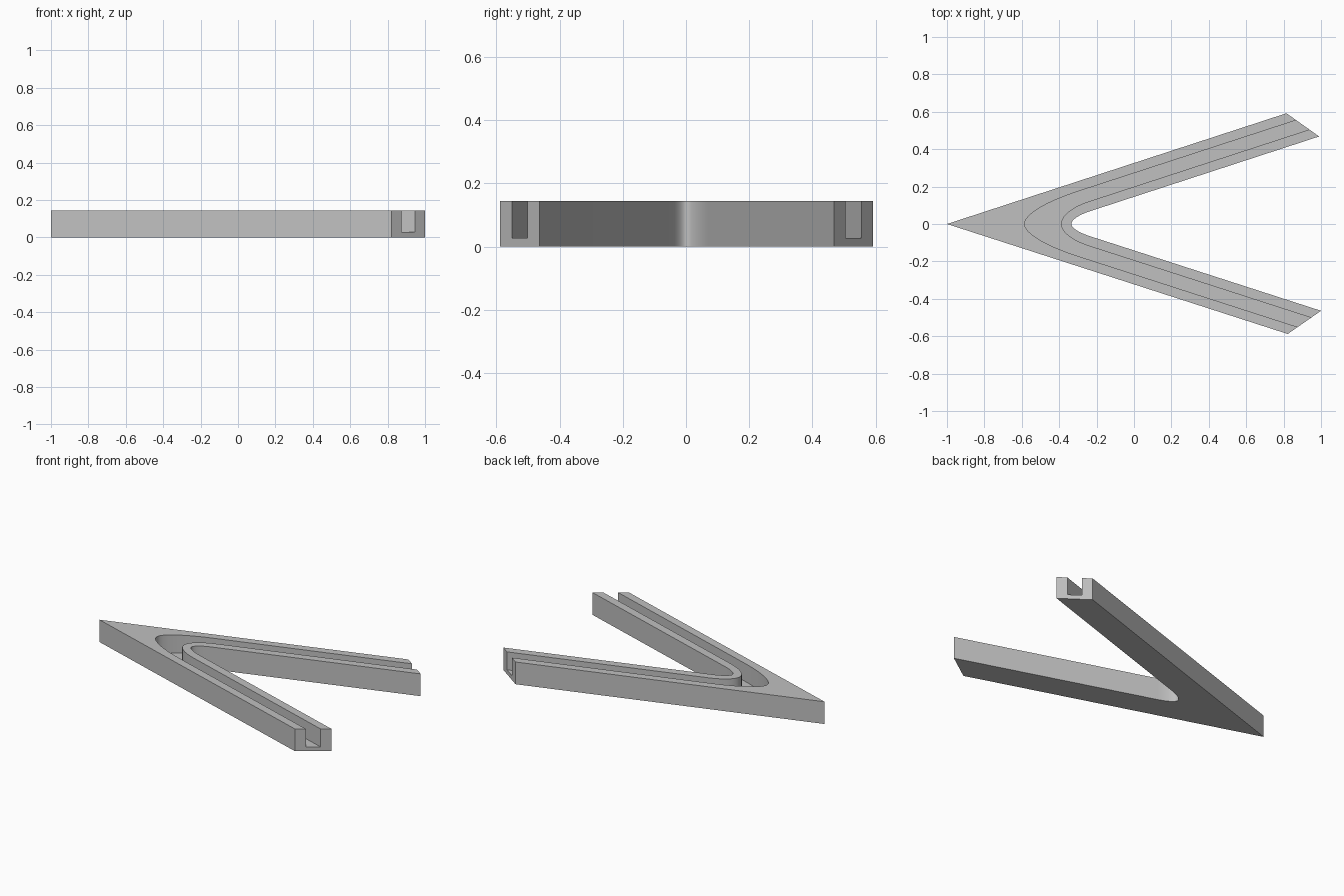
import bpy
import bmesh
from mathutils import Vector

cube = bpy.data.objects.get("Cube")
if cube:
    bpy.data.objects.remove(cube, do_unlink=True)

HEIGHT, FLOOR, STEPS = 0.145, 0.028, 20
APEX = Vector((-1.0, 0.0))

# Outer and inner corner at the tip of each leg
TIPS = {1: (Vector((0.815, 0.592)), Vector((0.99, 0.468))),
        -1: (Vector((0.822, -0.588)), Vector((1.0, -0.464)))}


def bend(side, fraction, nose_x, tangent_x):
    """Half path: leg tip, then a rounded bend ending at the nose on the centre line."""
    outer, inner = TIPS[side]
    tip = outer.lerp(inner, fraction)
    slope = (outer.y - APEX.y) / (outer.x - APEX.x)

    def on_line(x):
        return Vector((x, tip.y + slope * (x - tip.x)))

    span = tangent_x - nose_x
    p0 = on_line(tangent_x)
    p1 = on_line(tangent_x - span * 0.6)
    p3 = Vector((nose_x, 0))
    p2 = Vector((nose_x, on_line(nose_x).y * 0.62))
    points = [tip]
    for i in range(STEPS + 1):
        t = i / STEPS
        u = 1 - t
        points.append(p0 * u**3 + p1 * 3 * u * u * t + p2 * 3 * u * t * t + p3 * t**3)
    return points


def straight(side):
    """Half path of the outer edge, running straight to the apex."""
    tip = TIPS[side][0]
    start = tip.lerp(APEX, 0.6)
    return [tip] + [start.lerp(APEX, i / STEPS) for i in range(STEPS + 1)]


def whole(half, *args):
    return half(1, *args) + half(-1, *args)[-2::-1]


outer_edge = whole(straight)
groove_outer = whole(bend, 0.30, -0.585, -0.30)
groove_inner = whole(bend, 0.70, -0.39, -0.24)
inner_edge = whole(bend, 1.0, -0.335, -0.235)

# Grooved cross-section swept along the two legs
section = [(outer_edge, 0), (outer_edge, HEIGHT),
           (groove_outer, HEIGHT), (groove_outer, FLOOR),
           (groove_inner, FLOOR), (groove_inner, HEIGHT),
           (inner_edge, HEIGHT), (inner_edge, 0)]
bm = bmesh.new()
rows = [[bm.verts.new((p.x, p.y, z)) for p in path] for path, z in section]
for a, b in zip(rows, rows[1:] + rows[:1]):
    for i in range(len(a) - 1):
        bm.faces.new((a[i], a[i + 1], b[i + 1], b[i]))

# Leg end caps: outer wall, floor strip, inner wall
for end in (0, -1):
    v = [row[end] for row in rows]
    bm.faces.new(v)
bmesh.ops.recalc_face_normals(bm, faces=bm.faces)

mesh = bpy.data.meshes.new("grooved_v_bracket")
bm.to_mesh(mesh)
bm.free()
bracket = bpy.data.objects.new("grooved_v_bracket", mesh)
bpy.context.collection.objects.link(bracket)

# Plain grey finish
grey = bpy.data.materials.new("light_grey")
grey.use_nodes = True
colour = (0.53, 0.53, 0.53, 1)
grey.diffuse_color = colour
grey.node_tree.nodes["Principled BSDF"].inputs["Base Color"].default_value = colour
mesh.materials.append(grey)

bpy.ops.object.select_all(action="DESELECT")
bracket.select_set(True)
bpy.context.view_layer.objects.active = bracket
bpy.ops.object.shade_smooth_by_angle(angle=0.5)
